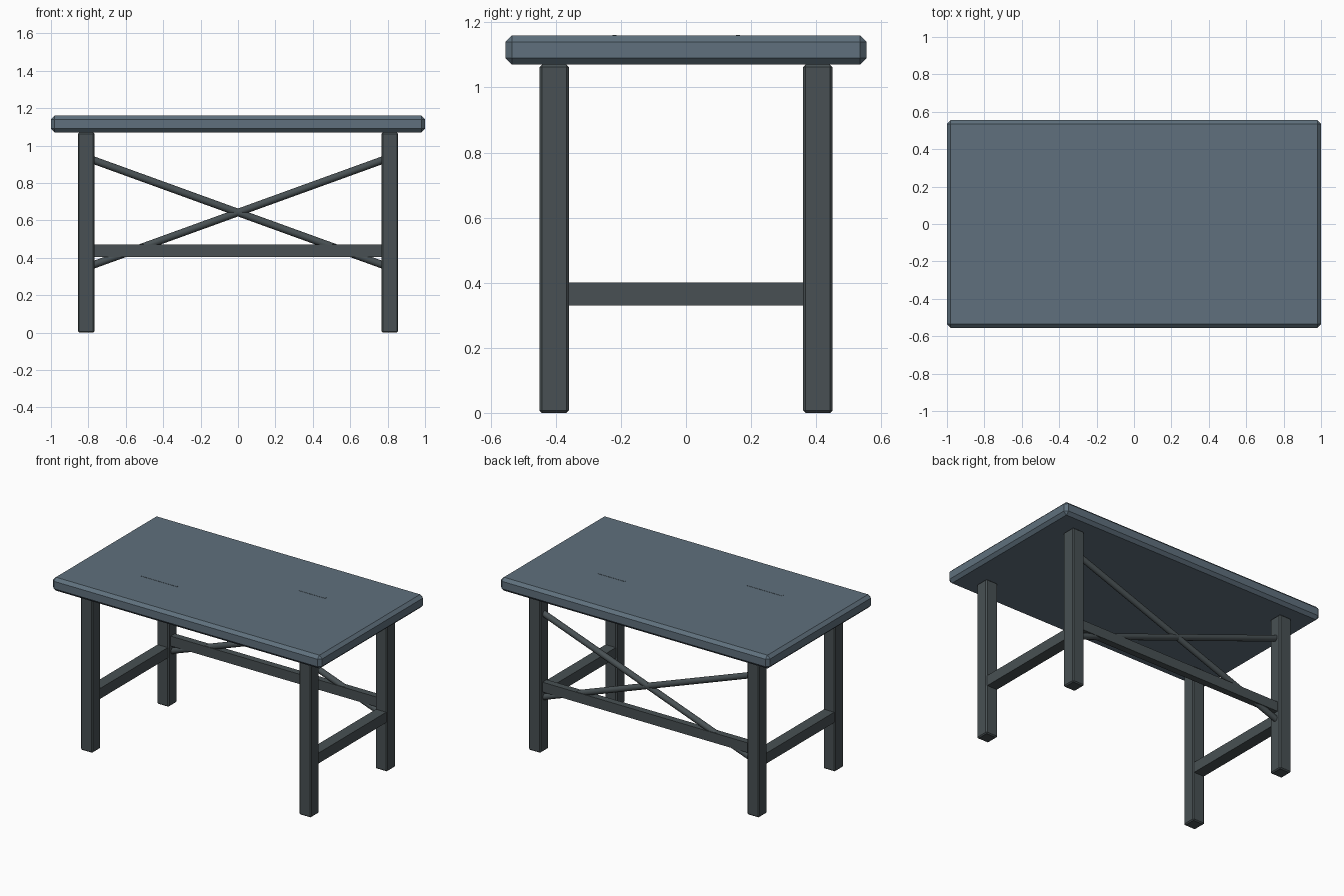
import bpy
from math import atan2, hypot, pi

if "Cube" in bpy.data.objects:
    bpy.data.objects.remove(bpy.data.objects["Cube"], do_unlink=True)


def material(name, rgb):
    mat = bpy.data.materials.new(name)
    mat.use_nodes = True
    mat.diffuse_color = (*rgb, 1)
    mat.node_tree.nodes["Principled BSDF"].inputs["Base Color"].default_value = (*rgb, 1)
    return mat


slate = material("slate_blue", (0.115, 0.163, 0.205))
iron = material("dark_grey", (0.065, 0.081, 0.087))


def box(name, centre, size, mat, bevel=0):
    bpy.ops.mesh.primitive_cube_add(size=1, location=centre)
    ob = bpy.context.object
    ob.name = name
    ob.scale = size
    bpy.ops.object.transform_apply(location=False, rotation=False, scale=True)
    ob.data.materials.append(mat)
    if bevel:
        mod = ob.modifiers.new("chamfer", "BEVEL")
        mod.width = bevel
        mod.segments = 1
    return ob


LEG_X, LEG_Y, LEG_TOP = 0.812, 0.405, 1.07

# Chamfered top
box("table_top", (0, 0, 1.115), (2, 1.11, 0.09), slate, 0.02)

# Thin slivers lying in the top surface
box("front_top_sliver", (-0.43, -0.22, 1.16), (0.27, 0.012, 0.003), slate)
box("back_top_sliver", (0.44, 0.16, 1.16), (0.2, 0.012, 0.003), slate)

# Legs and the low rails joining each end pair
for side, sx in (("left", 1), ("right", -1)):
    for end, sy in (("front", -1), ("back", 1)):
        box(f"{end}_{side}_leg", (sx * LEG_X, sy * LEG_Y, LEG_TOP / 2),
            (0.088, 0.09, LEG_TOP), iron, 0.007)
    box(f"{side}_end_rail", (sx * LEG_X, 0, 0.365), (0.076, 0.73, 0.07), iron)

# Long rail between the back legs
box("back_rail", (0, LEG_Y, 0.437), (1.55, 0.045, 0.066), iron)

# Crossed round braces above the back rail
run, rise = 1.56, 0.565
for name, s in (("rising_brace", 1), ("falling_brace", -1)):
    bpy.ops.mesh.primitive_cylinder_add(
        vertices=12, radius=0.02, depth=hypot(run, rise),
        location=(0, LEG_Y, 0.642), rotation=(0, pi / 2 - s * atan2(rise, run), 0))
    brace = bpy.context.object
    brace.name = name
    brace.data.materials.append(iron)
    bpy.ops.object.shade_smooth_by_angle(angle=0.7)
